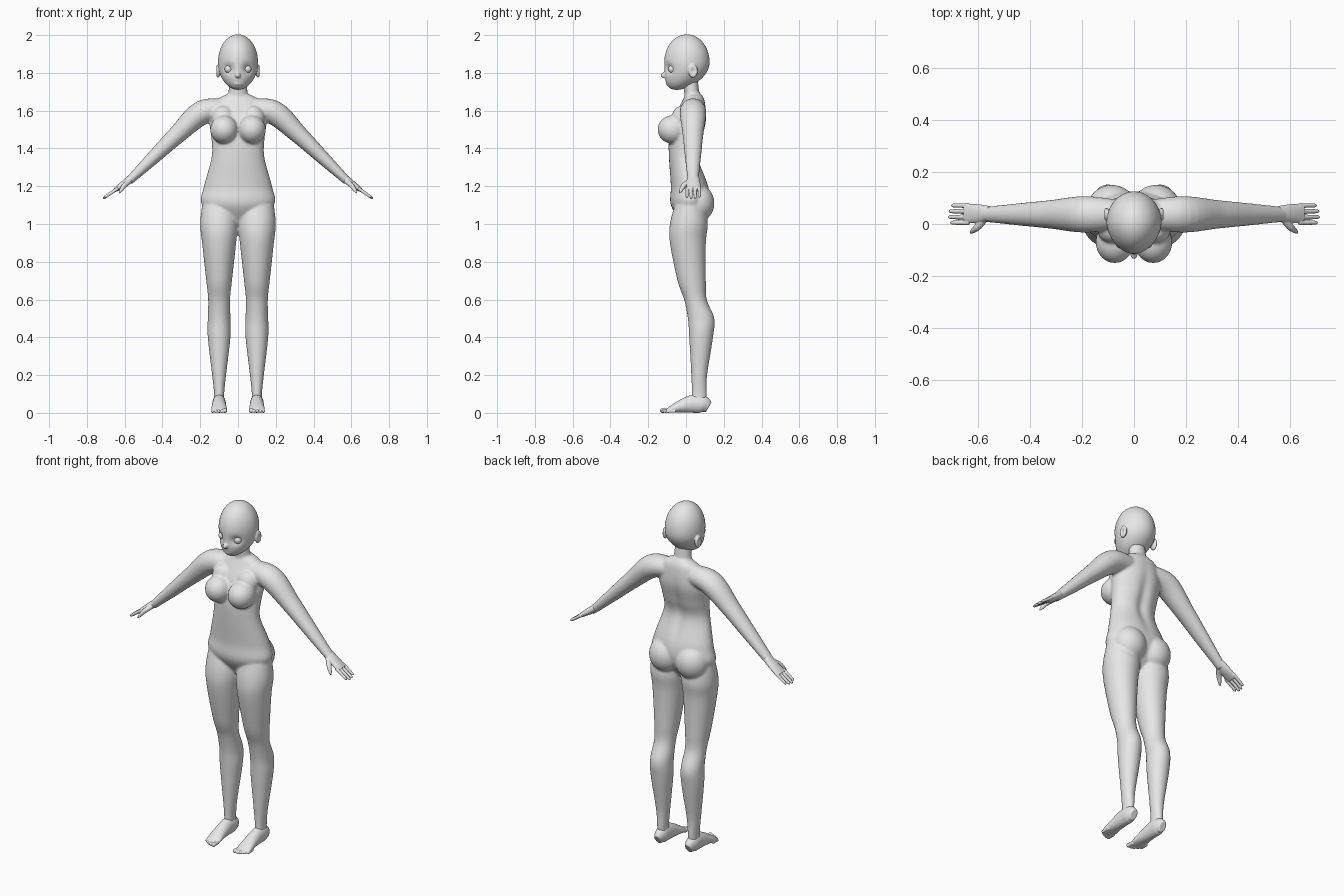
import bpy
import bmesh
import math
from mathutils import Matrix, Vector

default_cube = bpy.data.objects.get("Cube")
if default_cube:
    bpy.data.objects.remove(default_cube, do_unlink=True)

X_AXIS, Y_AXIS, Z_AXIS = (Vector(row) for row in Matrix.Identity(3))
SIDES = {"left": 1, "right": -1}


def make_material(name, value):
    material = bpy.data.materials.new(name)
    material.use_nodes = True
    colour = (value, value, value, 1)
    material.diffuse_color = colour
    shader = material.node_tree.nodes["Principled BSDF"]
    shader.inputs["Base Color"].default_value = colour
    return material


skin = make_material("light grey", .8)
eye_white = make_material("pale grey", .9)


def interpolate(rows, steps=6):
    """Smooth spline through rows of numbers."""
    rows = [Vector(row) for row in rows]
    last = len(rows) - 1
    slopes = [(rows[min(i + 1, last)] - rows[max(i - 1, 0)]) / 2 for i in range(last + 1)]
    result = []
    for i in range(last):
        start, end = rows[i], rows[i + 1]
        for step in range(steps):
            t = step / steps
            ease = t * t * (3 - 2 * t)
            leave, arrive = t * (1 - t) ** 2, t * t * (t - 1)
            result.append(start.lerp(end, ease) + slopes[i] * leave + slopes[i + 1] * arrive)
    return result + [rows[last]]


def tube(bm, rows, across, side=1, axis=None, sides=32):
    """Closed loft; each row is x, y, z, radius along across, other radius."""
    rows = interpolate(rows)
    centres = [Vector((side * row[0], row[1], row[2])) for row in rows]
    last = len(rows) - 1
    rings = []
    for i, row in enumerate(rows):
        ahead = axis or centres[min(i + 1, last)] - centres[max(i - 1, 0)]
        v = ahead.cross(across).normalized()
        u = v.cross(ahead).normalized()
        angles = (math.tau * k / sides for k in range(sides))
        rings.append([
            bm.verts.new(centres[i] + u * row[3] * math.cos(a) + v * row[4] * math.sin(a))
            for a in angles])
    for low, high in zip(rings, rings[1:]):
        for k in range(sides):
            bm.faces.new((low[k - 1], low[k], high[k], high[k - 1]))
    bm.faces.new(rings[0])
    bm.faces.new(rings[-1])


def column(bm, rows, x=0):
    """Upright loft; each row is z, y, half width, half depth."""
    tube(bm, [(x, y, z, width, depth) for z, y, width, depth in rows],
         X_AXIS, axis=Z_AXIS, sides=64)


def ellipsoid(bm, centre, radii):
    matrix = Matrix.Translation(centre) @ Matrix.Diagonal((*radii, 1))
    return bmesh.ops.create_uvsphere(
        bm, u_segments=64, v_segments=40, radius=1, matrix=matrix)["verts"]


def bump(distance, width):
    """Soft falloff from one at the middle to zero."""
    return math.exp(-(distance / width) ** 2)


def finish(bm, name, material, voxel=None, passes=3):
    """Turn the mesh into an object and fuse its overlapping volumes."""
    bmesh.ops.recalc_face_normals(bm, faces=bm.faces[:])
    for face in bm.faces:
        face.smooth = True
    mesh = bpy.data.meshes.new(name)
    bm.to_mesh(mesh)
    bm.free()
    mesh.materials.append(material)
    obj = bpy.data.objects.new(name, mesh)
    bpy.context.collection.objects.link(obj)
    if voxel:
        fuse = obj.modifiers.new("fuse", "REMESH")
        fuse.mode = "VOXEL"
        fuse.voxel_size = voxel
        fuse.use_smooth_shade = True
        soften = obj.modifiers.new("soften", "SMOOTH")
        soften.factor = .5
        soften.iterations = passes


# Torso, with a shallow groove down the spine
body = bmesh.new()
column(body, [
    (1, .02, .07, .04), (1.1, .02, .19, .1), (1.2, .02, .18, .1),
    (1.35, -.01, .14, .08), (1.45, 0, .14, .09), (1.55, .02, .15, .09),
    (1.65, .04, .12, .06), (1.69, .04, .05, .04)])
for v in body.verts:
    if v.co.y > .03:
        v.co.y -= .016 * bump(v.co.x, .03) * bump(v.co.z - 1.4, .16)

# Neck
column(body, [(1.62, .035, .06, .04), (1.7, .03, .05, .04), (1.78, .02, .045, .04)])

for s in SIDES.values():
    # Chest and seat
    ellipsoid(body, (.074 * s, -.07, 1.5), (.073, .08, .075))
    ellipsoid(body, (.08 * s, -.025, 1.56), (.06, .05, .065))
    ellipsoid(body, (.085 * s, .06, 1.11), (.095, .09, .1))
    # Legs
    column(body, [
        (1.1, .02, .09, .08), (1, .015, .1, .1), (.9, .01, .09, .095),
        (.7, .03, .068, .075), (.6, .05, .058, .06), (.5, .08, .06, .07),
        (.4, .08, .06, .063), (.2, .07, .037, .042), (.1, .07, .027, .04),
        (.04, .065, .03, .04)], s / 10)
    # Arms
    tube(body, [(x, .037, z, r + .006, r) for x, z, r in (
        (.06, 1.61, .05), (.19, 1.59, .064), (.32, 1.475, .049),
        (.45, 1.35, .036), (.58, 1.225, .022))], Y_AXIS, s)
finish(body, "body", skin, .007, 5)

# Head: an egg whose lower half slides forward to the chin
head = bmesh.new()
HEAD_Z, HEAD_HEIGHT = 1.857, .147
for v in ellipsoid(head, (0, .005, HEAD_Z), (.106, .12, HEAD_HEIGHT)):
    depth = max(0, HEAD_Z - v.co.z) / HEAD_HEIGHT
    v.co.y -= .055 * depth ** 2
    # Narrow the face and press in the eye sockets
    if v.co.y < 0:
        v.co.x *= 1 + .9 * v.co.y
        distance = math.hypot(abs(v.co.x) - .05, v.co.z - 1.82)
        v.co.y += .02 * bump(distance, .024)

# Nose, bridge and lips
ellipsoid(head, (0, -.115, 1.787), (.014, .02, .014))
ellipsoid(head, (0, -.105, 1.805), (.009, .012, .025))
for z in (1.754, 1.742):
    ellipsoid(head, (0, -.093, z), (.024, .014, .007))

# Ears with a hollow in the outer face
for s in SIDES.values():
    for v in ellipsoid(head, (.106 * s, .037, 1.81), (.013, .025, .036)):
        if abs(v.co.x) > .106:
            distance = math.hypot(v.co.y - .037, (v.co.z - 1.81) * .7)
            v.co.x -= s * .012 * bump(distance, .013)
finish(head, "head", skin, .0045)

for label, s in SIDES.items():
    # Eyes
    eye = bmesh.new()
    ellipsoid(eye, (.05 * s, -.073, 1.82), [.021] * 3)
    finish(eye, label + "_eye", eye_white)

    # Hands: palm, four fingers and thumb
    hand = bmesh.new()
    tube(hand, [(.555, .04, 1.25, .029, .02), (.6, .04, 1.215, .036, .019),
                (.65, .04, 1.18, .038, .012)], Y_AXIS, s)
    for i, reach in enumerate((.85, .97, 1, .9)):
        fingertip = [(0, 1.1), (.5, 1), (.9, .85), (1, .3)]
        tube(hand, [
            (.635 + .079 * reach * t, .071 - .022 * i, 1.19 - .055 * reach * t,
             .0085 * taper, .0085 * taper) for t, taper in fingertip], Y_AXIS, s)
    tube(hand, [(.57, .025, 1.23, .014, .014), (.6, -.01, 1.205, .014, .013),
                (.62, -.027, 1.178, .009, .009), (.63, -.034, 1.163, .003, .003)],
         Y_AXIS, s)
    finish(hand, label + "_hand", skin, .0025)

    # Feet: sole resting on the ground, then five toes
    foot = bmesh.new()
    tube(foot, [(.1, y, height, width, height) for y, width, height in (
        (.12, .02, .03), (.09, .034, .045), (.04, .036, .048),
        (-.02, .038, .036), (-.08, .042, .018), (-.1, .034, .011))], X_AXIS, s)
    for i in range(5):
        x, tip = .07 + .016 * i, .002 * i * i - .137
        r = .009 if i else .0125
        tube(foot, [(x, tip + back, r, r * taper, r * taper) for back, taper in (
            (.05, .9), (.02, .9), (.007, 1), (0, .4))], X_AXIS, s)
    finish(foot, label + "_foot", skin, .003)
